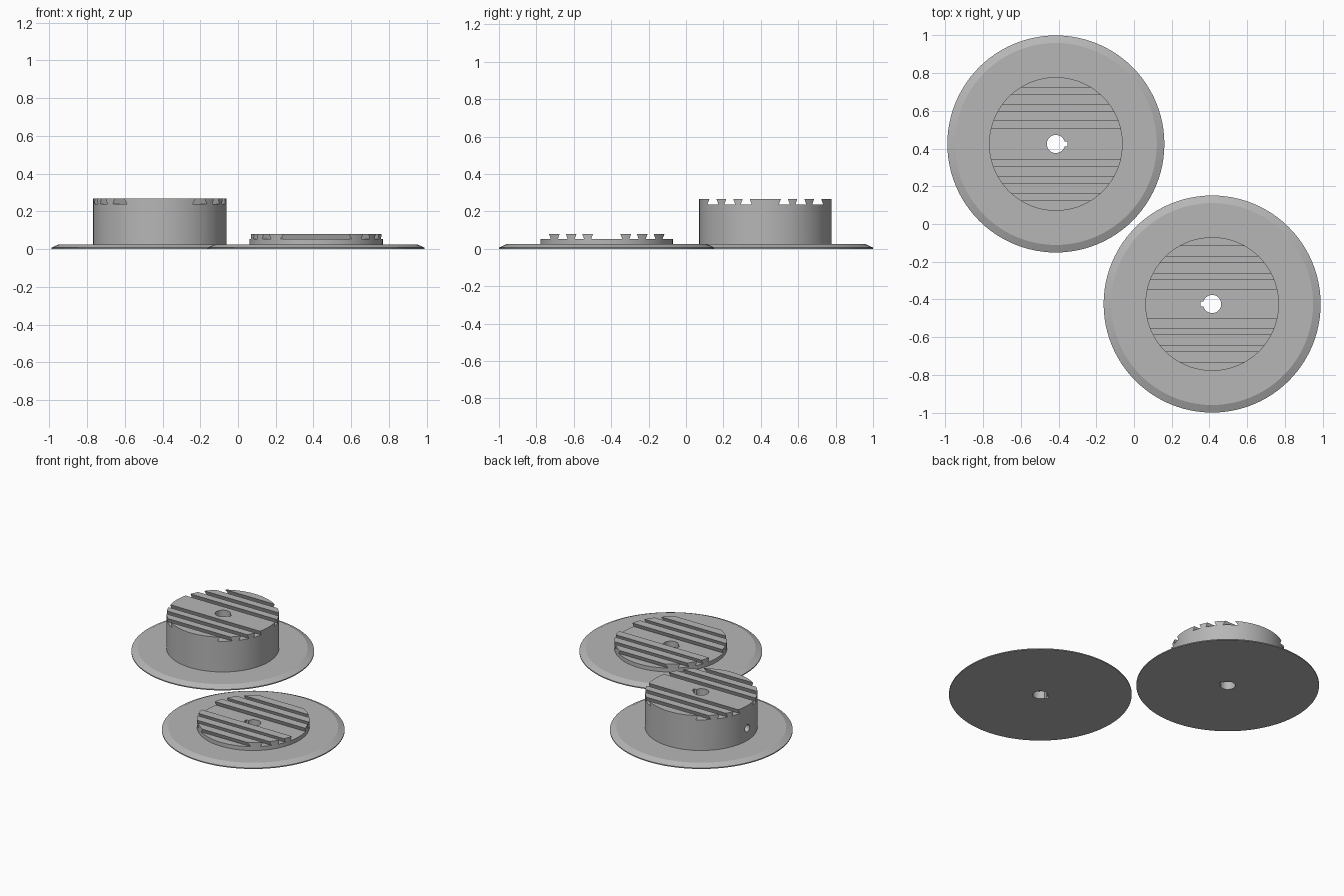
import bpy, bmesh, math

if "Cube" in bpy.data.objects:
    bpy.data.objects.remove(bpy.data.objects["Cube"])

SEG = 96
FLANGE_R, HUB_R, BORE_R = 0.575, 0.354, 0.048
FLANGE_T = 0.025
RAIL_OFFSETS = [s * o for o in (0.102, 0.190, 0.280) for s in (-1, 1)]

grey = bpy.data.materials.new("plain grey")
grey.diffuse_color = (0.47, 0.47, 0.47, 1)
grey.use_nodes = True
grey.node_tree.nodes["Principled BSDF"].inputs["Base Color"].default_value = grey.diffuse_color


def finish(name, bm, loc):
    bmesh.ops.recalc_face_normals(bm, faces=bm.faces)
    mesh = bpy.data.meshes.new(name)
    bm.to_mesh(mesh)
    bm.free()
    mesh.materials.append(grey)
    ob = bpy.data.objects.new(name, mesh)
    ob.location = loc
    bpy.context.collection.objects.link(ob)
    return ob


def lathe(name, profile, loc):
    """Solid of revolution about z; the profile starts and ends on the axis."""
    bm = bmesh.new()
    vs = [bm.verts.new((r, 0, z)) for r, z in profile]
    es = [bm.edges.new(p) for p in zip(vs, vs[1:])]
    bmesh.ops.spin(bm, geom=vs + es, cent=(0, 0, 0), axis=(0, 0, 1),
                   angle=2 * math.pi, steps=SEG, use_merge=True)
    bmesh.ops.remove_doubles(bm, verts=bm.verts, dist=1e-5)
    return finish(name, bm, loc)


def prism(name, outline, axis, lo, hi, loc):
    """Extrude an outline along x (outline in y, z) or along z (outline in x, y)."""
    bm = bmesh.new()
    put = (lambda a, b, t: (t, a, b)) if axis == "x" else (lambda a, b, t: (a, b, t))
    rings = [[bm.verts.new(put(a, b, t)) for a, b in outline] for t in (lo, hi)]
    for ring in rings:
        bm.faces.new(ring)
    n = len(outline)
    for i in range(n):
        j = (i + 1) % n
        bm.faces.new((rings[0][i], rings[0][j], rings[1][j], rings[1][i]))
    return finish(name, bm, loc)


def boolean(ob, cutter, op="DIFFERENCE"):
    mod = ob.modifiers.new(op.lower(), "BOOLEAN")
    mod.operation, mod.solver, mod.object = op, "EXACT", cutter
    bpy.context.view_layer.objects.active = ob
    bpy.ops.object.modifier_apply(modifier=mod.name)
    bpy.data.objects.remove(cutter)


def dovetail(y, z0, w0, z1, w1):
    return [(y - w0, z0), (y + w0, z0), (y + w1, z1), (y - w1, z1)]


def circle(r, n=48):
    return [(r * math.cos(2 * math.pi * i / n), r * math.sin(2 * math.pi * i / n))
            for i in range(n)]


def bore_outline(side):
    """Round bore with a small square keyway on the +x or -x side."""
    a = math.asin(0.013 / BORE_R)
    pts = [(0.062, -0.013), (0.062, 0.013)]
    for i in range(41):
        t = a + (2 * math.pi - 2 * a) * i / 40
        pts.append((BORE_R * math.cos(t), BORE_R * math.sin(t)))
    return [(side * x, side * y) for x, y in pts]


def spool_half(name, loc, hub_top, key_side):
    """Bevelled flange and hub."""
    return lathe(name, [(0, 0), (FLANGE_R, 0), (FLANGE_R, 0.007), (0.535, FLANGE_T),
                        (HUB_R, FLANGE_T), (HUB_R, hub_top), (0, hub_top)], loc)


def smooth(ob):
    bpy.ops.object.select_all(action="DESELECT")
    ob.select_set(True)
    bpy.context.view_layer.objects.active = ob
    bpy.ops.object.shade_smooth_by_angle(angle=math.radians(20))


# Tall half: dovetail grooves across the hub top
tall_loc = (-0.414, 0.424, 0)
tall = spool_half("tall_spool_half", tall_loc, 0.267, 1)
for y in RAIL_OFFSETS:
    slope = 0.0105 / 0.029
    groove = dovetail(y, 0.238, 0.029, 0.277, 0.0185 - slope * 0.01)
    boolean(tall, prism("groove_cutter", groove, "x", -0.5, 0.5, tall_loc))
boolean(tall, prism("bore_cutter", bore_outline(1), "z", -0.1, 0.5, tall_loc))
# Radial hole from the hub side into the bore
side_hole = [(a, b + 0.11) for a, b in circle(0.025, 24)]
boolean(tall, prism("side_hole_cutter", side_hole, "x", -0.5, -0.02, tall_loc))
smooth(tall)

# Low half: matching dovetail rails on a short hub
low_loc = (0.414, -0.424, 0)
low = spool_half("low_spool_half", low_loc, 0.052, -1)
boolean(low, prism("bore_cutter", bore_outline(-1), "z", -0.1, 0.5, low_loc))
smooth(low)
for k, y in enumerate(RAIL_OFFSETS):
    rail = prism(f"dovetail_rail_{k + 1}", dovetail(y, 0.051, 0.0185, 0.080, 0.029),
                 "x", -0.5, 0.5, low_loc)
    boolean(rail, prism("rail_trim", circle(HUB_R, SEG), "z", -0.1, 0.5, low_loc), "INTERSECT")
    smooth(rail)
